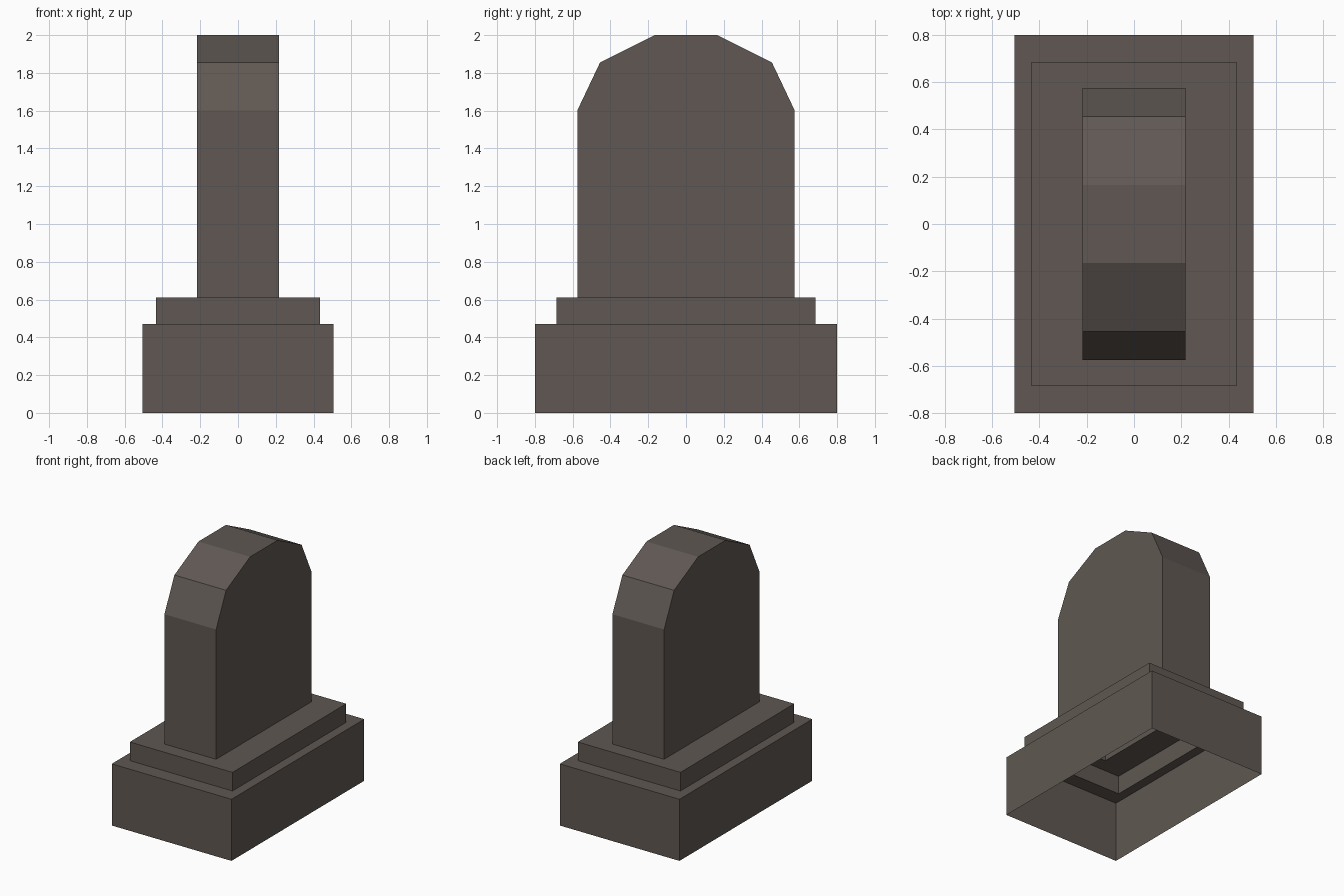
import bpy, bmesh

if "Cube" in bpy.data.objects:
    bpy.data.objects.remove(bpy.data.objects["Cube"])

stone = bpy.data.materials.new("dark_stone")
stone.diffuse_color = (0.115, 0.097, 0.085, 1.0)
stone.use_nodes = True
stone.node_tree.nodes["Principled BSDF"].inputs["Base Color"].default_value = stone.diffuse_color


def finish(name, bm):
    bmesh.ops.recalc_face_normals(bm, faces=bm.faces)
    mesh = bpy.data.meshes.new(name)
    bm.to_mesh(mesh)
    bm.free()
    mesh.materials.append(stone)
    bpy.context.collection.objects.link(bpy.data.objects.new(name, mesh))


def stepped_shell(name, rings):
    """Join stacked rectangles (half x, half y, z) into an open shell."""
    bm = bmesh.new()
    loops = [[bm.verts.new((sx * hx, sy * hy, z))
              for sx, sy in ((-1, -1), (1, -1), (1, 1), (-1, 1))]
             for hx, hy, z in rings]
    for low, high in zip(loops, loops[1:]):
        for i in range(4):
            j = (i + 1) % 4
            bm.faces.new((low[i], low[j], high[j], high[i]))
    # outward winding, since the shell is open below
    mesh = bpy.data.meshes.new(name)
    bm.to_mesh(mesh)
    bm.free()
    mesh.materials.append(stone)
    bpy.context.collection.objects.link(bpy.data.objects.new(name, mesh))


# Hollow base block with a ledge, and the smaller plinth on it
stepped_shell("base_block", [(0.505, 0.8, 0), (0.505, 0.8, 0.47), (0.433, 0.685, 0.47)])
stepped_shell("plinth", [(0.433, 0.685, 0.47), (0.433, 0.685, 0.612), (0.218, 0.575, 0.612)])

# Upright slab with a faceted round top, hollow and open underneath
half = [(0.575, 0.612), (0.575, 1.602), (0.455, 1.855), (0.165, 2.0)]
profile = half + [(-y, z) for y, z in reversed(half)]
bm = bmesh.new()
right = [bm.verts.new((0.218, y, z)) for y, z in profile]
left = [bm.verts.new((-0.218, y, z)) for y, z in profile]
bm.faces.new(right)
bm.faces.new(left[::-1])
for i in range(len(profile) - 1):
    bm.faces.new((right[i], left[i], left[i + 1], right[i + 1]))
finish("upright_slab", bm)
